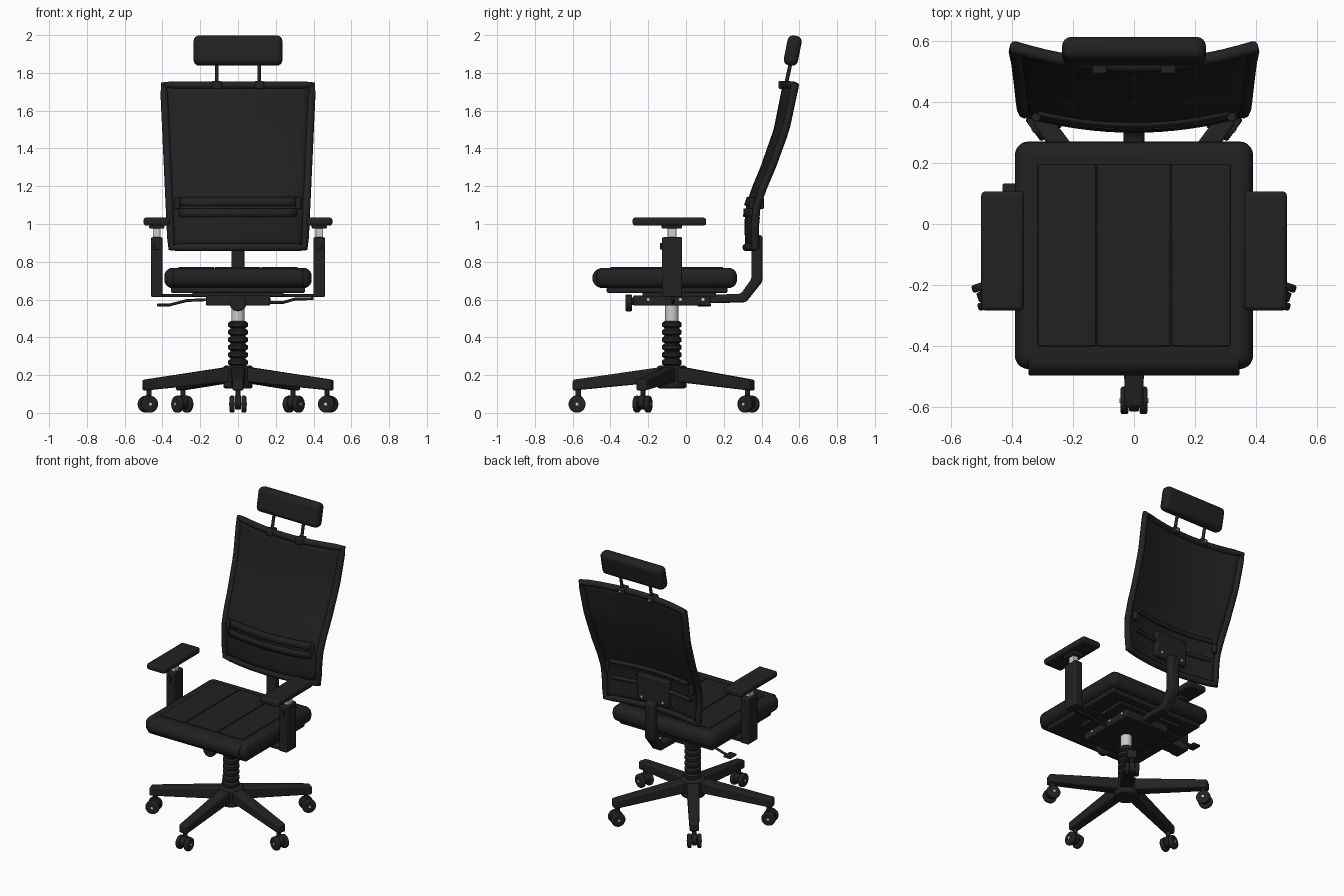
import bpy, bmesh, math
from mathutils import Matrix, Vector

cube = bpy.data.objects.get("Cube")
if cube:
    bpy.data.objects.remove(cube, do_unlink=True)


def material(name, value, rough):
    m = bpy.data.materials.new(name)
    m.use_nodes = True
    col = (value, value, value, 1)
    m.diffuse_color = col
    bsdf = m.node_tree.nodes["Principled BSDF"]
    bsdf.inputs["Base Color"].default_value = col
    bsdf.inputs["Roughness"].default_value = rough
    return m


PLASTIC = material("black plastic", 0.016, 0.5)
FABRIC = material("black fabric", 0.015, 0.8)
STEEL = material("light steel", 0.6, 0.4)


def add(name, bm, mat, bevel=0, seg=3, smooth=True):
    """Turn a bmesh into an object, with optional rounded edges."""
    bmesh.ops.recalc_face_normals(bm, faces=bm.faces)
    me = bpy.data.meshes.new(name)
    bm.to_mesh(me)
    bm.free()
    ob = bpy.data.objects.new(name, me)
    bpy.context.collection.objects.link(ob)
    me.materials.append(mat)
    if bevel:
        b = ob.modifiers.new("round", "BEVEL")
        b.width, b.segments = bevel, seg
    if smooth:
        bpy.ops.object.select_all(action="DESELECT")
        ob.select_set(True)
        bpy.context.view_layer.objects.active = ob
        bpy.ops.object.shade_smooth_by_angle(angle=math.radians(40))
    return ob


def box(name, lo, hi, mat=PLASTIC, bevel=0.008, seg=3, tilt=0):
    """Box between two corners, tilted about x."""
    lo, hi = Vector(lo), Vector(hi)
    bm = bmesh.new()
    m = Matrix.Translation((lo + hi) / 2) @ Matrix.Rotation(tilt, 4, "X") @ Matrix.Diagonal((hi - lo).to_4d())
    m[3][3] = 1
    bmesh.ops.create_cube(bm, size=1, matrix=m)
    return add(name, bm, mat, bevel, seg)


def rod(name, a, b, r, mat=PLASTIC, r2=None, bevel=0, sides=24):
    """Cylinder from point a to point b."""
    a, b = Vector(a), Vector(b)
    d = b - a
    bm = bmesh.new()
    m = Matrix.Translation((a + b) / 2) @ d.to_track_quat("Z", "Y").to_matrix().to_4x4()
    bmesh.ops.create_cone(bm, cap_ends=True, segments=sides, radius1=r,
                          radius2=r2 or r, depth=d.length, matrix=m)
    ob = add(name, bm, mat, bevel)
    if bevel:
        ob.modifiers["round"].limit_method = "ANGLE"
    return ob


def tube(name, pts, r, mat=PLASTIC, closed=False):
    """Round bar following a path."""
    cu = bpy.data.curves.new(name, "CURVE")
    cu.dimensions = "3D"
    cu.bevel_depth, cu.bevel_resolution, cu.use_fill_caps = r, 3, True
    sp = cu.splines.new("POLY")
    sp.points.add(len(pts) - 1)
    for p, co in zip(sp.points, pts):
        p.co = (*co, 1)
    sp.use_cyclic_u = closed
    ob = bpy.data.objects.new(name, cu)
    bpy.context.collection.objects.link(ob)
    cu.materials.append(mat)
    bpy.ops.object.select_all(action="DESELECT")
    ob.select_set(True)
    bpy.context.view_layer.objects.active = ob
    bpy.ops.object.convert(target="MESH")
    bpy.ops.object.shade_smooth_by_angle(angle=math.radians(40))


# Five-legged base with twin-wheel casters
CY = -0.075
rod("base_hub", (0, CY, 0.13), (0, CY, 0.25), 0.078, bevel=0.012, sides=32)
for i in range(5):
    ang = math.radians(-90 + 72 * i)
    place = Matrix.Translation((0, CY, 0)) @ Matrix.Rotation(ang, 4, "Z")
    bm = bmesh.new()
    bmesh.ops.create_cube(bm, size=2)
    for v in bm.verts:
        out, up = v.co.x > 0, v.co.z > 0
        v.co.x = 0.525 if out else 0.04
        v.co.y *= 0.03 if out else 0.04
        v.co.z = (0.175 if up else 0.118) if out else (0.245 if up else 0.165)
    bm.transform(place)
    add(f"base_leg_{i}", bm, PLASTIC, 0.01)

    def at(x, y, z):
        return place @ Vector((x, y, z))
    rod(f"caster_stem_{i}", at(0.495, 0, 0.05), at(0.495, 0, 0.13), 0.014)
    rod(f"caster_hood_{i}", at(0.5, -0.016, 0.056), at(0.5, 0.016, 0.056), 0.038, bevel=0.005)
    rod(f"caster_axle_{i}", at(0.502, -0.047, 0.046), at(0.502, 0.047, 0.046), 0.008, STEEL)
    for s in (-1, 1):
        rod(f"caster_wheel_{i}_{s}", at(0.502, s * 0.018, 0.046), at(0.502, s * 0.044, 0.046), 0.045, bevel=0.008)

# Gas column with ribbed bellows
bm = bmesh.new()
profile = [(0, 0.24)]
for k in range(6):
    z = 0.25 + 0.04 * k
    profile += [(0.04, z), (0.052, z + 0.008), (0.052, z + 0.026), (0.04, z + 0.036)]
profile += [(0, 0.488)]
vs = [bm.verts.new((r, 0, z)) for r, z in profile]
es = [bm.edges.new(p) for p in zip(vs, vs[1:])]
bmesh.ops.spin(bm, geom=vs + es, cent=(0, 0, 0), axis=(0, 0, 1), angle=math.tau, steps=28)
bmesh.ops.remove_doubles(bm, verts=bm.verts, dist=0.0005)
bmesh.ops.translate(bm, verts=bm.verts, vec=(0, CY, 0))
add("column_bellows", bm, PLASTIC)
rod("gas_column", (0, CY, 0.47), (0, CY, 0.58), 0.035, STEEL)

# Tilt mechanism, knob, levers and screws
box("mechanism_box", (-0.17, -0.28, 0.568), (0.17, 0.13, 0.622))
box("mechanism_plate", (-0.24, -0.23, 0.615), (0.24, 0.16, 0.64), bevel=0.004)
rod("tension_knob", (0, -0.32, 0.582), (0, -0.285, 0.582), 0.045, bevel=0.006, sides=12)
rod("tension_shaft", (0, -0.29, 0.59), (0, -0.25, 0.59), 0.02)
for s in (-1, 1):
    for y in (-0.2, -0.03, 0.09):
        rod("mechanism_screw", (s * 0.165, y, 0.6), (s * 0.174, y, 0.6), 0.008, STEEL, sides=12)
tube("tilt_lever", [(-0.15, 0.09, 0.6), (-0.27, 0.09, 0.595), (-0.36, 0.095, 0.572), (-0.4, 0.1, 0.572)], 0.008)
box("tilt_lever_paddle", (-0.43, 0.06, 0.564), (-0.375, 0.132, 0.578), bevel=0.005)
tube("height_lever", [(0.15, -0.07, 0.585), (0.24, -0.07, 0.585), (0.3, -0.07, 0.602), (0.4, -0.07, 0.605)], 0.008)

# Seat: pan, cushion, front roll and stitched top panels
box("seat_pan", (-0.355, -0.42, 0.635), (0.355, 0.22, 0.668), bevel=0.01)
box("seat_cushion", (-0.39, -0.475, 0.66), (0.39, 0.27, 0.768), FABRIC, 0.045, 5)
rod("seat_front_roll", (-0.345, -0.443, 0.714), (0.345, -0.443, 0.714), 0.053, FABRIC, bevel=0.006)
for x0, x1 in ((-0.315, -0.126), (-0.122, 0.12), (0.124, 0.315)):
    box("seat_top_panel", (x0, -0.4, 0.755), (x1, 0.195, 0.773), FABRIC, 0.003, 2)

# Adjustable armrests
for s, side in ((-1, "right"), (1, "left")):
    def arm(part, x0, x1, y0, y1, z0, z1, mat=PLASTIC, bevel=0.008):
        xs = sorted((s * x0, s * x1))
        box(f"{side}_arm_{part}", (xs[0], y0, z0), (xs[1], y1, z1), mat, bevel)
    arm("bracket", 0.15, 0.45, -0.115, -0.03, 0.613, 0.629, bevel=0.004)
    arm("post", 0.4, 0.46, -0.127, -0.02, 0.613, 0.93)
    arm("slider", 0.41, 0.45, -0.098, -0.05, 0.9, 0.985, STEEL, 0.004)
    arm("collar", 0.39, 0.47, -0.13, -0.02, 0.975, 0.998)
    arm("pad", 0.36, 0.5, -0.283, 0.107, 0.992, 1.034, bevel=0.014)
    arm("button", 0.415, 0.445, -0.138, -0.12, 0.865, 0.9, bevel=0.004)

# Backrest surface: leaning profile, centre bowed forward
LEAN = [(0.86, 0.38), (1.0, 0.375), (1.1, 0.383), (1.2, 0.418), (1.3, 0.46), (1.5, 0.53), (1.74, 0.578)]


def back(x, z, off=0):
    y = LEAN[-1][1]
    for (z0, y0), (z1, y1) in zip(LEAN, LEAN[1:]):
        if z <= z1:
            y = y0 + (y1 - y0) * (z - z0) / (z1 - z0)
            break
    return Vector((x, y - 0.06 + 0.06 * (x / 0.39) ** 2 + off, z))


def half(z):
    return 0.352 + 0.04 * (z - 0.87) / 0.87


def patch(name, fx, z0, z1, off, thick, mat, nx=16, nz=18):
    """Sheet following the backrest, fx times its half width."""
    bm = bmesh.new()
    grid = []
    for j in range(nz + 1):
        z = z0 + (z1 - z0) * j / nz
        grid.append([bm.verts.new(back((2 * i / nx - 1) * fx * half(z), z, off)) for i in range(nx + 1)])
    for a, b in zip(grid, grid[1:]):
        for i in range(nx):
            bm.faces.new((a[i], a[i + 1], b[i + 1], b[i]))
    ob = add(name, bm, mat)
    so = ob.modifiers.new("thickness", "SOLIDIFY")
    so.thickness, so.offset = thick, 0


ZB, ZT, N = 0.876, 1.735, 16
patch("back_mesh", 1, ZB, ZT, 0, 0.012, FABRIC)
steps = [k / N for k in range(N)]
loop = [back((2 * t - 1) * half(ZB), ZB) for t in steps]
loop += [back(half(ZB + (ZT - ZB) * t), ZB + (ZT - ZB) * t) for t in steps]
loop += [back((1 - 2 * t) * half(ZT), ZT) for t in steps]
loop += [back(-half(ZT + (ZB - ZT) * t), ZT + (ZB - ZT) * t) for t in steps]
tube("back_frame", loop, 0.021, PLASTIC, True)

# Lumbar support: front bands, rear bars and end knobs
for z in (1.06, 1.12):
    patch("lumbar_band", 0.86, z - 0.022, z + 0.022, -0.01, 0.012, FABRIC, nz=2)
for z in (1.03, 1.15):
    tube("lumbar_rear_bar", [back(x / 20, z, 0.025) for x in range(-6, 7)], 0.014)
for s in (-1, 1):
    for off in (-0.018, 0.03):
        p = back(s * 0.32, 1.11, off)
        rod("lumbar_knob", p - Vector((0, 0, 0.03)), p + Vector((0, 0, 0.03)), 0.015, bevel=0.005)

# Back plate and bent support stem
box("back_plate", (-0.12, 0.325, 0.92), (0.12, 0.365, 1.1), bevel=0.01)
for x in (-0.08, 0.08):
    rod("back_plate_screw", (x, 0.36, 0.95), (x, 0.368, 0.95), 0.008, STEEL, sides=12)
bm = bmesh.new()
inner = [(0.1, 0.625), (0.29, 0.63), (0.347, 0.71), (0.347, 0.95)]
outer = [(0.1, 0.58), (0.317, 0.585), (0.405, 0.695), (0.405, 0.94)]
rings = [[bm.verts.new((x, y, z)) for x, (y, z) in ((-0.035, a), (0.035, a), (0.035, b), (-0.035, b))]
         for a, b in zip(inner, outer)]
for a, b in zip(rings, rings[1:]):
    for i in range(4):
        j = (i + 1) % 4
        bm.faces.new((a[i], a[j], b[j], b[i]))
bm.faces.new(rings[0])
bm.faces.new(rings[-1])
add("back_stem", bm, PLASTIC, 0.014)

# Headrest on two posts
box("headrest", (-0.235, 0.527, 1.838), (0.235, 0.603, 1.998), FABRIC, 0.03, 4, tilt=-0.2)
for s in (-1, 1):
    x = s * 0.112
    rod("headrest_post", (x, 0.525, 1.72), (x, 0.56, 1.88), 0.01, sides=16)
    box("headrest_clamp", (x - 0.025, 0.49, 1.715), (x + 0.025, 0.555, 1.758), bevel=0.008)
    rod("headrest_screw", (x, 0.55, 1.735), (x, 0.558, 1.735), 0.007, STEEL, sides=12)
